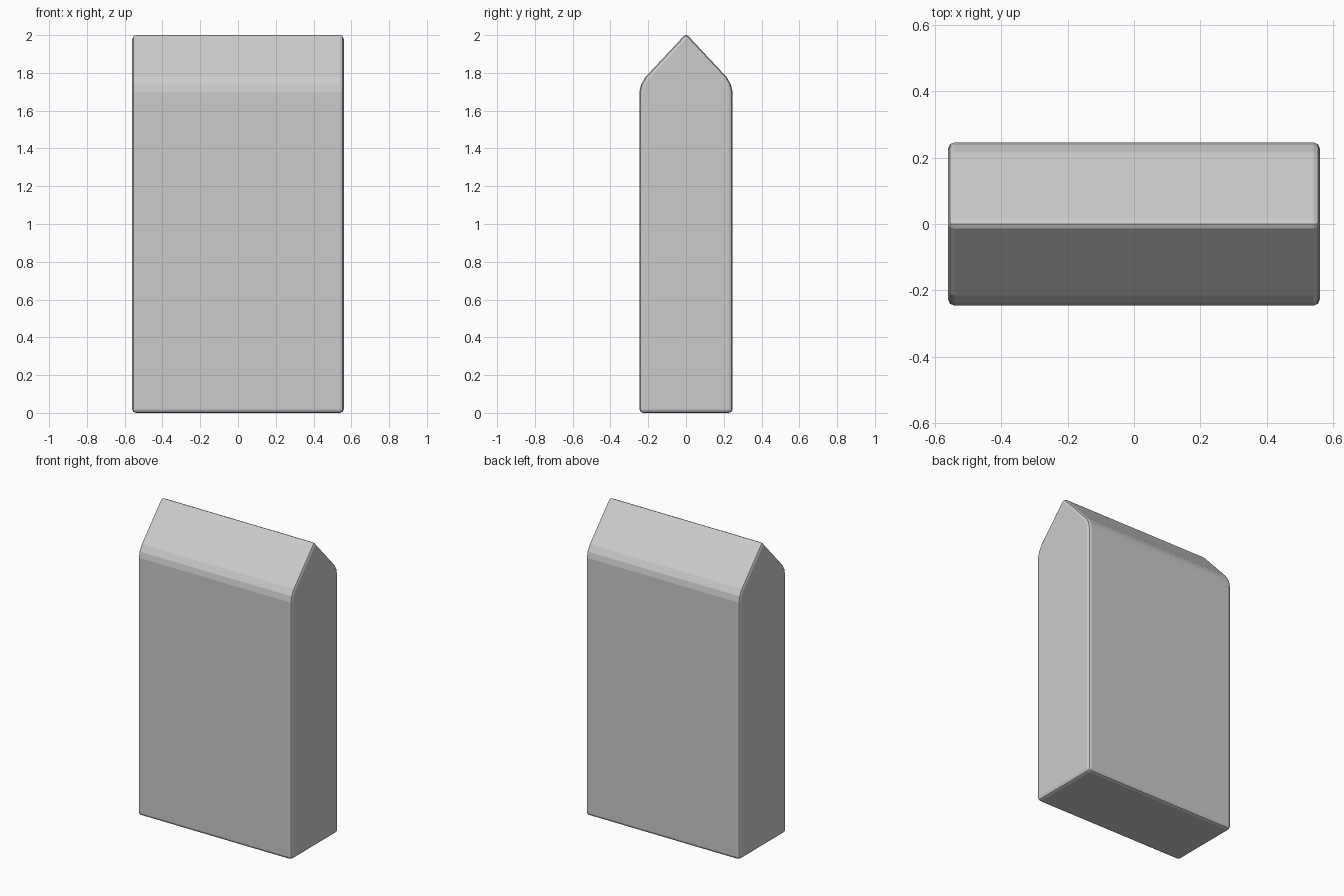
import bpy
import bmesh

if "Cube" in bpy.data.objects:
    bpy.data.objects.remove(bpy.data.objects["Cube"])

HALF_LENGTH = 0.56
# Half of the end profile (y, z): base, upright side, eased shoulder, ridge
half = [(0.246, 0.0), (0.246, 1.70), (0.238, 1.738), (0.215, 1.778)]
profile = half + [(0.0, 2.008)] + [(-y, z) for y, z in reversed(half)]

# Slab with a wedge-shaped top, extruded along x
bm = bmesh.new()
end = bm.faces.new([bm.verts.new((-HALF_LENGTH, y, z)) for y, z in profile])
result = bmesh.ops.extrude_face_region(bm, geom=[end])
moved = [v for v in result["geom"] if isinstance(v, bmesh.types.BMVert)]
bmesh.ops.translate(bm, verts=moved, vec=(2 * HALF_LENGTH, 0, 0))
bmesh.ops.recalc_face_normals(bm, faces=bm.faces)

mesh = bpy.data.meshes.new("wedge_topped_slab")
bm.to_mesh(mesh)
bm.free()
slab = bpy.data.objects.new("wedge_topped_slab", mesh)
bpy.context.collection.objects.link(slab)

# Softened sharp edges
bevel = slab.modifiers.new("edge_bevel", 'BEVEL')
bevel.width = 0.019
bevel.segments = 2
bevel.limit_method = 'ANGLE'
bevel.angle_limit = 0.52
